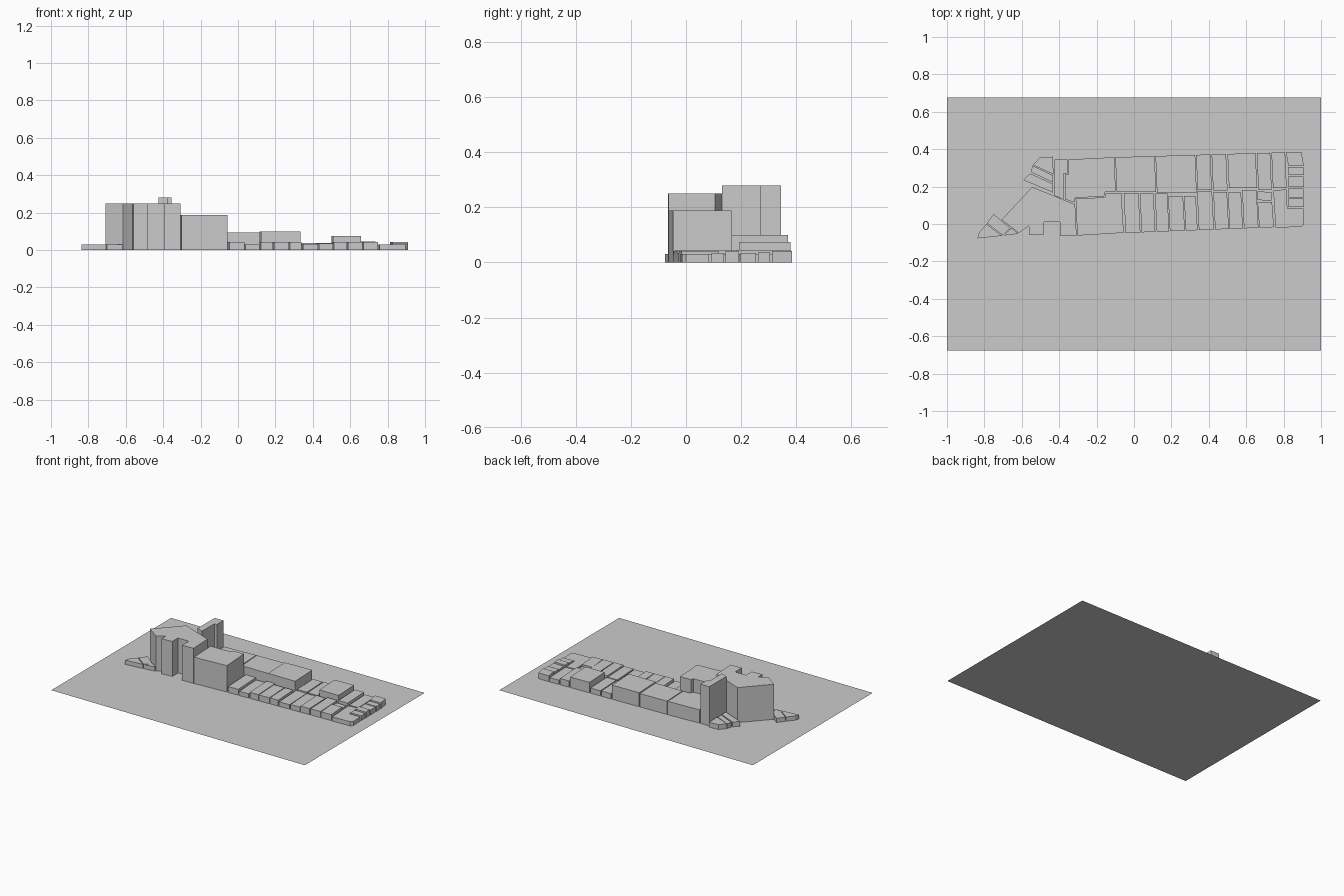
import bpy, bmesh


def prism(name, outline, height):
    """Flat-roofed building: extrude a closed footprint up from the ground."""
    bm = bmesh.new()
    face = bm.faces.new([bm.verts.new((x, y, 0)) for x, y in outline])
    if height:
        new = bmesh.ops.extrude_face_region(bm, geom=[face], use_keep_orig=True)["geom"]
        tops = [g for g in new if isinstance(g, bmesh.types.BMVert)]
        bmesh.ops.translate(bm, verts=tops, vec=(0, 0, height))
    bmesh.ops.recalc_face_normals(bm, faces=bm.faces)
    if not height and bm.faces[:][0].normal.z < 0:
        bmesh.ops.reverse_faces(bm, faces=bm.faces[:])
    mesh = bpy.data.meshes.new(name)
    bm.to_mesh(mesh)
    bm.free()
    obj = bpy.data.objects.new(name, mesh)
    bpy.context.collection.objects.link(obj)
    return obj


def street_y(x):
    """Front pavement line."""
    return -0.048 + (x + 0.055) * 0.039


def rear_y(x):
    """Back pavement line."""
    return 0.357 + (x + 0.1) * 0.029


# site plate
prism("site_plate", [(-1, -0.675), (1, -0.675), (1, 0.675), (-1, 0.675)], 0)

# large tower with stepped street face
prism("main_tower", [(-0.545, 0.198), (-0.315, 0.105), (-0.307, -0.063),
                     (-0.395, -0.065), (-0.395, 0.01), (-0.48, 0.01),
                     (-0.48, -0.055), (-0.56, -0.06), (-0.563, -0.01),
                     (-0.615, -0.048), (-0.708, 0.022)], 0.25)

# slim tower behind it
prism("slim_tower", [(-0.425, 0.345), (-0.356, 0.345), (-0.356, 0.27),
                     (-0.376, 0.27), (-0.376, 0.13), (-0.425, 0.152)], 0.28)

# mid-rise block on the street
prism("mid_block", [(-0.312, 0.137), (-0.157, 0.142), (-0.152, 0.162),
                    (-0.068, 0.165), (-0.055, -0.047), (-0.303, -0.062)], 0.188)

# low buildings at the pointed west end
west = [
    [(-0.838, -0.077), (-0.828, -0.045), (-0.79, 0.0), (-0.705, -0.063)],
    [(-0.787, 0.005), (-0.75, 0.053), (-0.66, -0.022), (-0.702, -0.06)],
    [(-0.695, -0.062), (-0.656, -0.02), (-0.618, -0.052)],
]
for i, outline in enumerate(west):
    prism(f"west_house_{i}", outline, 0.03)

# low buildings at the north-west corner
northwest = [
    [(-0.505, 0.355), (-0.433, 0.36), (-0.431, 0.265), (-0.54, 0.315)],
    [(-0.542, 0.312), (-0.433, 0.26), (-0.433, 0.222), (-0.552, 0.278)],
    [(-0.556, 0.27), (-0.433, 0.215), (-0.433, 0.168), (-0.592, 0.235)],
]
for i, outline in enumerate(northwest):
    prism(f"northwest_house_{i}", outline, 0.035)

# row houses on the street: left, right, back edge, height
front_row = [
    (-0.055, 0.024, 0.167, 0.042), (0.031, 0.104, 0.162, 0.03),
    (0.112, 0.178, 0.162, 0.043), (0.182, 0.262, 0.147, 0.042),
    (0.267, 0.33, 0.15, 0.042), (0.337, 0.417, 0.175, 0.032),
    (0.424, 0.497, 0.17, 0.035), (0.502, 0.572, 0.168, 0.043),
    (0.578, 0.655, 0.182, 0.043), (0.66, 0.738, 0.118, 0.042),
]
for i, (a, b, back, h) in enumerate(front_row):
    prism(f"front_house_{i}", [(a + 0.01, street_y(a)), (b + 0.01, street_y(b)),
                               (b, back), (a, back)], h)

# corner building with a narrow rear wing
prism("corner_house", [(0.757, -0.02), (0.895, -0.015), (0.91, 0.0), (0.905, 0.083),
                       (0.82, 0.083), (0.815, 0.185), (0.745, 0.18)], 0.03)

# small yard building
prism("yard_house", [(0.66, 0.128), (0.735, 0.125), (0.735, 0.17), (0.66, 0.175)], 0.03)

# rear row: first block wraps the slim tower
prism("rear_block_0", [(-0.35, 0.345), (-0.105, 0.357), (-0.098, 0.172), (-0.155, 0.17),
                       (-0.16, 0.147), (-0.315, 0.14), (-0.318, 0.115),
                       (-0.37, 0.133), (-0.37, 0.265), (-0.35, 0.265)], 0.095)

# rest of the rear row: left, right, front edge, height
rear_row = [
    (-0.1, 0.11, 0.172, 0.095), (0.115, 0.327, 0.165, 0.1),
    (0.332, 0.408, 0.182, 0.037), (0.415, 0.492, 0.18, 0.037),
    (0.5, 0.65, 0.192, 0.075), (0.657, 0.728, 0.182, 0.045),
    (0.735, 0.808, 0.192, 0.03),
]
for i, (a, b, front, h) in enumerate(rear_row, 1):
    prism(f"rear_block_{i}", [(a + 0.008, front), (b + 0.008, front),
                              (b, rear_y(b)), (a, rear_y(a))], h)

# east end houses: bottom, top, height
for i, (a, b, h) in enumerate([(0.092, 0.137, 0.035), (0.143, 0.19, 0.042),
                               (0.197, 0.255, 0.035), (0.261, 0.305, 0.037),
                               (0.312, 0.385, 0.042)]):
    prism(f"east_house_{i}", [(0.825, a), (0.908, a), (0.905 - 0.01 * (i == 4), b),
                              (0.822 - 0.01 * (i == 4), b)], h)
